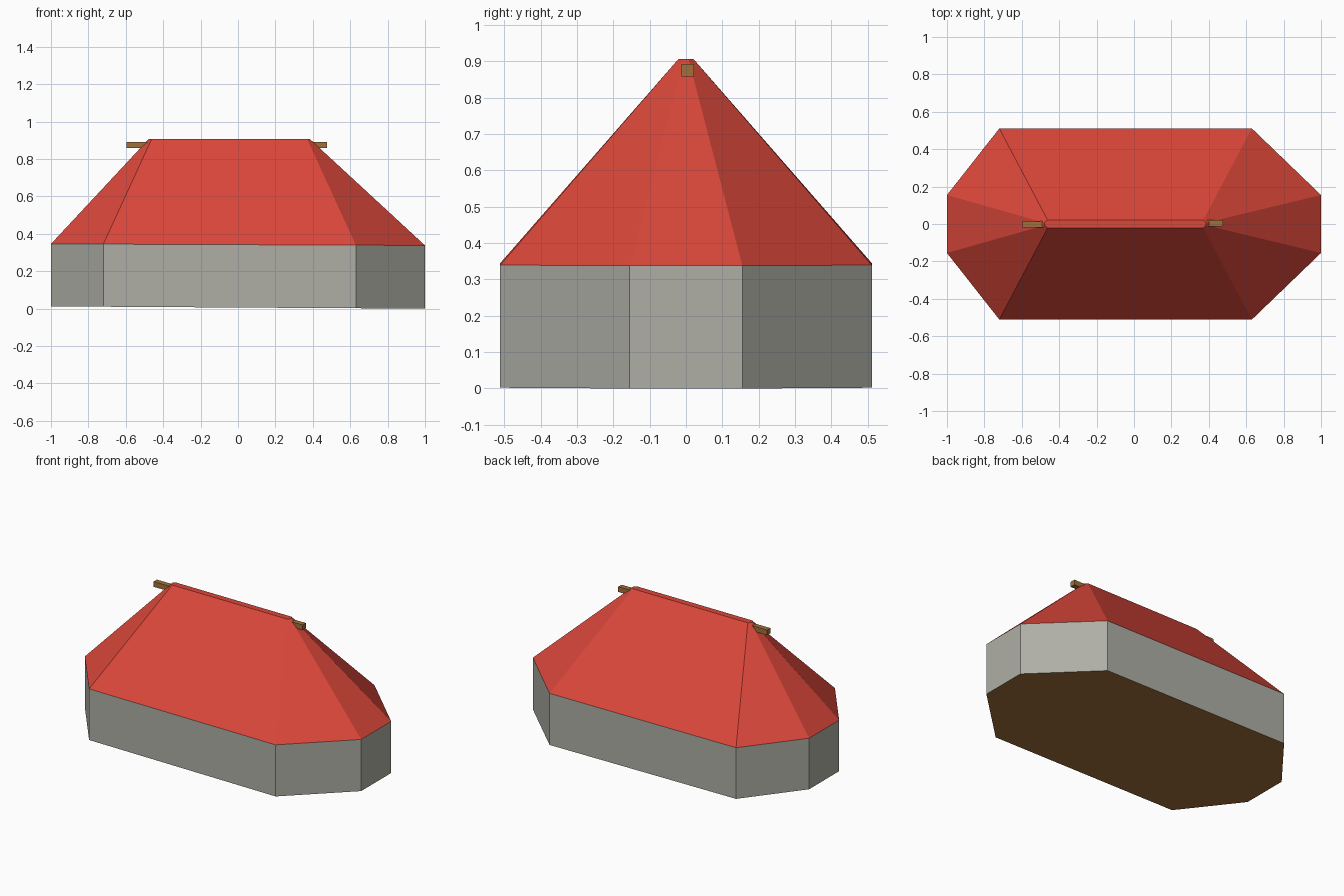
import bpy, bmesh

if "Cube" in bpy.data.objects:
    bpy.data.objects.remove(bpy.data.objects["Cube"])


def material(name, rgb):
    m = bpy.data.materials.new(name)
    lin = [c / 12.92 if c <= 0.04045 else ((c + 0.055) / 1.055) ** 2.4
           for c in (v / 255 for v in rgb)]
    m.diffuse_color = (*lin, 1)
    m.use_nodes = True
    m.node_tree.nodes["Principled BSDF"].inputs["Base Color"].default_value = m.diffuse_color
    return m


red = material("roof red", (219, 71, 58))
grey = material("wall grey", (175, 175, 166))
brown = material("wood brown", (162, 112, 58))


def loft(name, lower, upper, mats, bottom=True, top=True):
    """Join two outlines with the same number of points."""
    bm = bmesh.new()
    a = [bm.verts.new(p) for p in lower]
    b = [bm.verts.new(p) for p in upper]
    n = len(a)
    for i in range(n):
        j = (i + 1) % n
        bm.faces.new((a[i], a[j], b[j], b[i]))
    if bottom:
        bm.faces.new(a[::-1]).material_index = len(mats) - 1
    if top:
        bm.faces.new(b)
    me = bpy.data.meshes.new(name)
    bm.to_mesh(me)
    bm.free()
    for m in mats:
        me.materials.append(m)
    ob = bpy.data.objects.new(name, me)
    bpy.context.collection.objects.link(ob)
    return ob


def mirrored(half):
    """Outline from its front half, listed left to right."""
    return half + [(x, -y) for x, y in reversed(half)]


plan = mirrored([(-1, -0.155), (-0.72, -0.511), (0.63, -0.511), (1, -0.155)])
ridge = mirrored([(-0.478, -0.007), (-0.462, -0.021), (0.37, -0.021), (0.385, -0.007)])
base = [(x, y, 0.006 - 0.006 * x) for x, y in plan]
eaves = [(x, y, 0.342 - 0.004 * x) for x, y in plan]

# Stone walls with a wooden underside
loft("walls", base, eaves, [grey, brown], top=False)

# Hipped roof rising to a narrow flat ridge
loft("roof", eaves, [(x, y, 0.906) for x, y in ridge], [red], bottom=False)

# Ridge beam poking out at both ends, slightly skewed
beam = [(-0.597, -0.02), (0.475, -0.012), (0.475, 0.022), (-0.597, 0.014)]
loft("ridge_beam", [(x, y, 0.858) for x, y in beam],
     [(x, y, 0.892) for x, y in beam], [brown])
